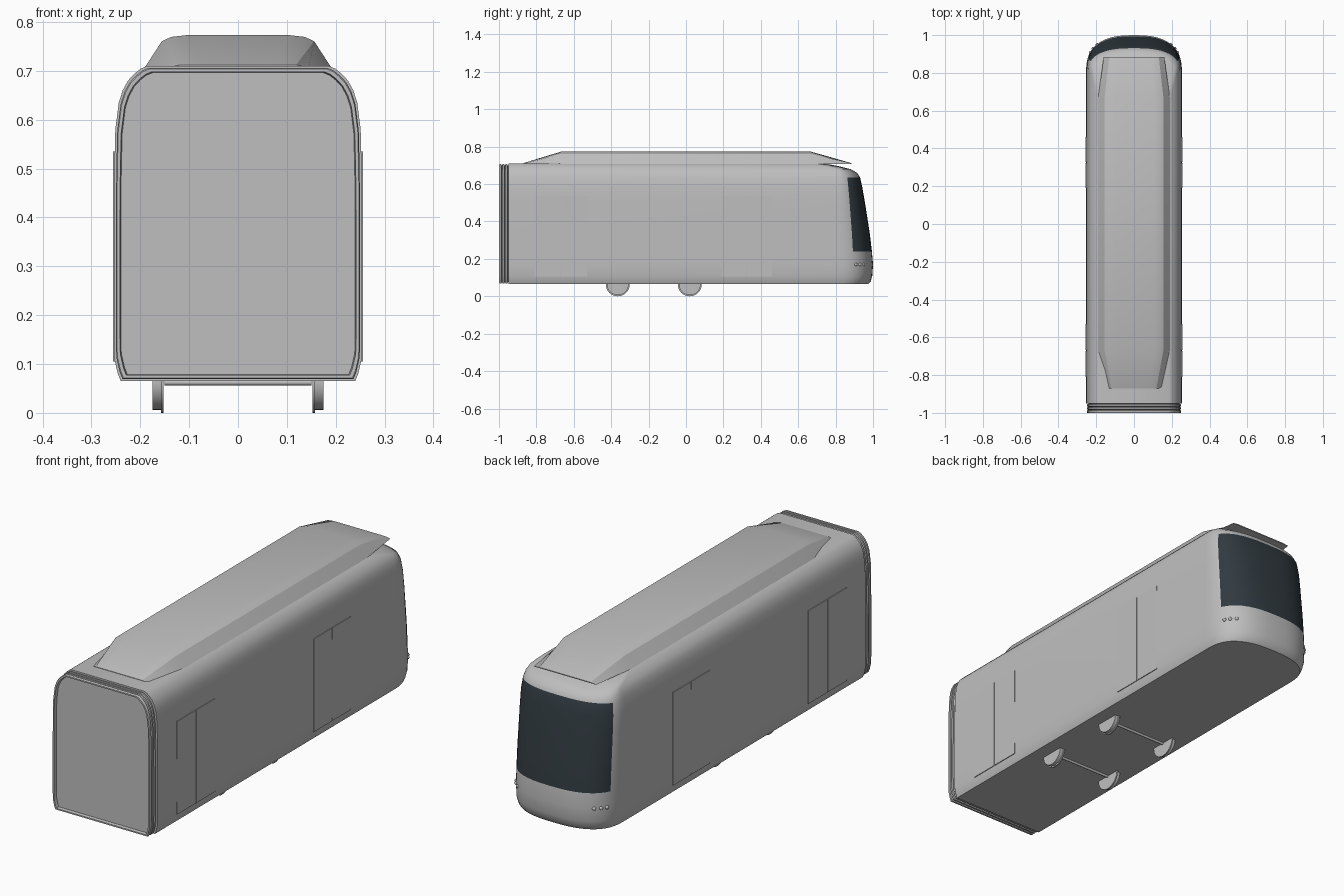
import bpy, bmesh, math
from mathutils import Matrix

cube = bpy.data.objects.get("Cube")
if cube:
    bpy.data.objects.remove(cube, do_unlink=True)


def material(name, rgb):
    m = bpy.data.materials.new(name)
    m.use_nodes = True
    m.diffuse_color = (*rgb, 1)
    m.node_tree.nodes["Principled BSDF"].inputs["Base Color"].default_value = (*rgb, 1)
    return m


GREY = material("body grey", (0.52, 0.52, 0.52))
GLASS = material("dark glass", (0.03, 0.042, 0.051))


def finish(name, bm, angle=35, mats=(GREY,)):
    bmesh.ops.recalc_face_normals(bm, faces=bm.faces)
    mesh = bpy.data.meshes.new(name)
    bm.to_mesh(mesh)
    bm.free()
    for m in mats:
        mesh.materials.append(m)
    ob = bpy.data.objects.new(name, mesh)
    bpy.context.collection.objects.link(ob)
    bpy.ops.object.select_all(action="DESELECT")
    ob.select_set(True)
    bpy.context.view_layer.objects.active = ob
    bpy.ops.object.shade_smooth_by_angle(angle=math.radians(angle))
    return ob


def loft(name, rings, angle=35, mats=(GREY,), rule=None, caps=True):
    """Skin closed rings of equal length; rule(ring, column) picks the material."""
    bm = bmesh.new()
    rows = [[bm.verts.new(p) for p in ring] for ring in rings]
    n = len(rows[0])
    for r in range(len(rows) - 1):
        for c in range(n):
            d = (c + 1) % n
            f = bm.faces.new((rows[r][c], rows[r][d], rows[r + 1][d], rows[r + 1][c]))
            if rule and rule(r, c):
                f.material_index = 1
    if caps:
        bm.faces.new(rows[0])
        bm.faces.new(rows[-1])
    return finish(name, bm, angle, mats)


def box(name, lo, hi):
    bm = bmesh.new()
    bmesh.ops.create_cube(bm, size=1)
    for v in bm.verts:
        v.co = [a + (b - a) * (t + 0.5) for a, b, t in zip(lo, hi, v.co)]
    return finish(name, bm)


def cylinder(name, x, y, z, r, width, r2=None, seg=32):
    bm = bmesh.new()
    turn = Matrix.Translation((x, y, z)) @ Matrix.Rotation(math.pi / 2, 4, "Y")
    bmesh.ops.create_cone(bm, cap_ends=True, segments=seg, radius1=r,
                          radius2=r2 or r, depth=width, matrix=turn)
    return finish(name, bm)


# Body: height, half width, nose position at that height
LEVELS = [
    (0.065, 0.240, 0.975), (0.08, 0.246, 0.988), (0.11, 0.253, 0.996),
    (0.17, 0.254, 1.0), (0.24, 0.254, 0.994), (0.34, 0.254, 0.982),
    (0.50, 0.253, 0.957), (0.58, 0.251, 0.943), (0.635, 0.244, 0.931),
    (0.66, 0.236, 0.915), (0.68, 0.225, 0.88), (0.695, 0.211, 0.82),
    (0.705, 0.198, 0.77), (0.71, 0.185, 0.73),
]
REAR, STEPS, POWER = -0.95, 24, 0.77


def nose_point(t, w, tip):
    depth = max(0.08, tip - 0.8)
    c, s = math.cos(t), max(0, math.sin(t))
    return (math.copysign(abs(c) ** POWER, c) * w, tip - depth + depth * s ** POWER)


def body_ring(z, w, tip):
    arc = [(*nose_point(math.pi * i / STEPS, w, tip), z) for i in range(STEPS + 1)]
    return [(w, REAR, z)] + arc + [(-w, REAR, z)]


def is_glass(r, c):
    return 4 <= r < 8 and 4 <= c < STEPS - 2


loft("body_shell", [body_ring(*lv) for lv in LEVELS], mats=(GREY, GLASS), rule=is_glass)


# Ribbed joint at the open end, ending in a slightly recessed panel
def joint_ring(y, inset):
    half = [(w * (1 - inset / 0.25), 0.388 + (z - 0.388) * (1 - inset / 0.322))
            for z, w, _ in LEVELS]
    return ([(x, y, z) for x, z in half] + [(-x, y, z) for x, z in reversed(half)])


joint = [(-0.94, 0.004)]
for i in range(3):
    y = -0.952 - i * 0.016
    joint += [(y, 0.012), (y - 0.004, 0.004), (y - 0.012, 0.004)]
joint += [(-1.0, 0.006), (-1.0, 0.012), (-0.985, 0.014)]
loft("joint_bellows", [joint_ring(*j) for j in joint])


# Roof fairing with sloping ends
def roof_ring(y, w, rise):
    half = [(w, 0.708), (w * 0.82, 0.711 + rise * 0.8), (w * 0.72, 0.711 + rise * 0.94),
            (w * 0.55, 0.711 + rise)]
    return [(x, y, z) for x, z in half] + [(-x, y, z) for x, z in reversed(half)]


loft("roof_fairing", [roof_ring(-0.87, 0.145, 0.001), roof_ring(-0.67, 0.19, 0.062),
                      roof_ring(0.67, 0.19, 0.062), roof_ring(0.885, 0.16, 0.001)], angle=25)

# Doors: two thin leaves per doorway on both sides
for side, sx in (("left", 1), ("right", -1)):
    for place, y0, y1 in (("front", -0.81, -0.53), ("rear", 0.19, 0.46)):
        mid = (y0 + y1) / 2
        for leaf, a, b in (("a", y0, mid - 0.002), ("b", mid + 0.002, y1)):
            box(f"{place}_door_{leaf}_{side}", (sx * 0.25, a, 0.105), (sx * 0.2555, b, 0.535))

    # Small lamps low on the nose
    for i, t in enumerate((28, 36, 45)):
        x, y = nose_point(math.radians(t), 0.254, 1.0)
        bm = bmesh.new()
        bmesh.ops.create_uvsphere(bm, u_segments=12, v_segments=8, radius=0.009,
                                  matrix=Matrix.Translation((sx * x, y - 0.004, 0.17)))
        finish(f"nose_lamp_{i + 1}_{side}", bm)

# Wheels and axles
for place, y in (("front", -0.365), ("rear", 0.02)):
    cylinder(f"{place}_axle", 0, y, 0.062, 0.006, 0.3, seg=12)
    for side, sx in (("left", 1), ("right", -1)):
        cylinder(f"{place}_wheel_{side}", sx * 0.165, y, 0.064, 0.058, 0.02)
        cylinder(f"{place}_wheel_flange_{side}", sx * 0.155, y, 0.064, 0.064, 0.006)
